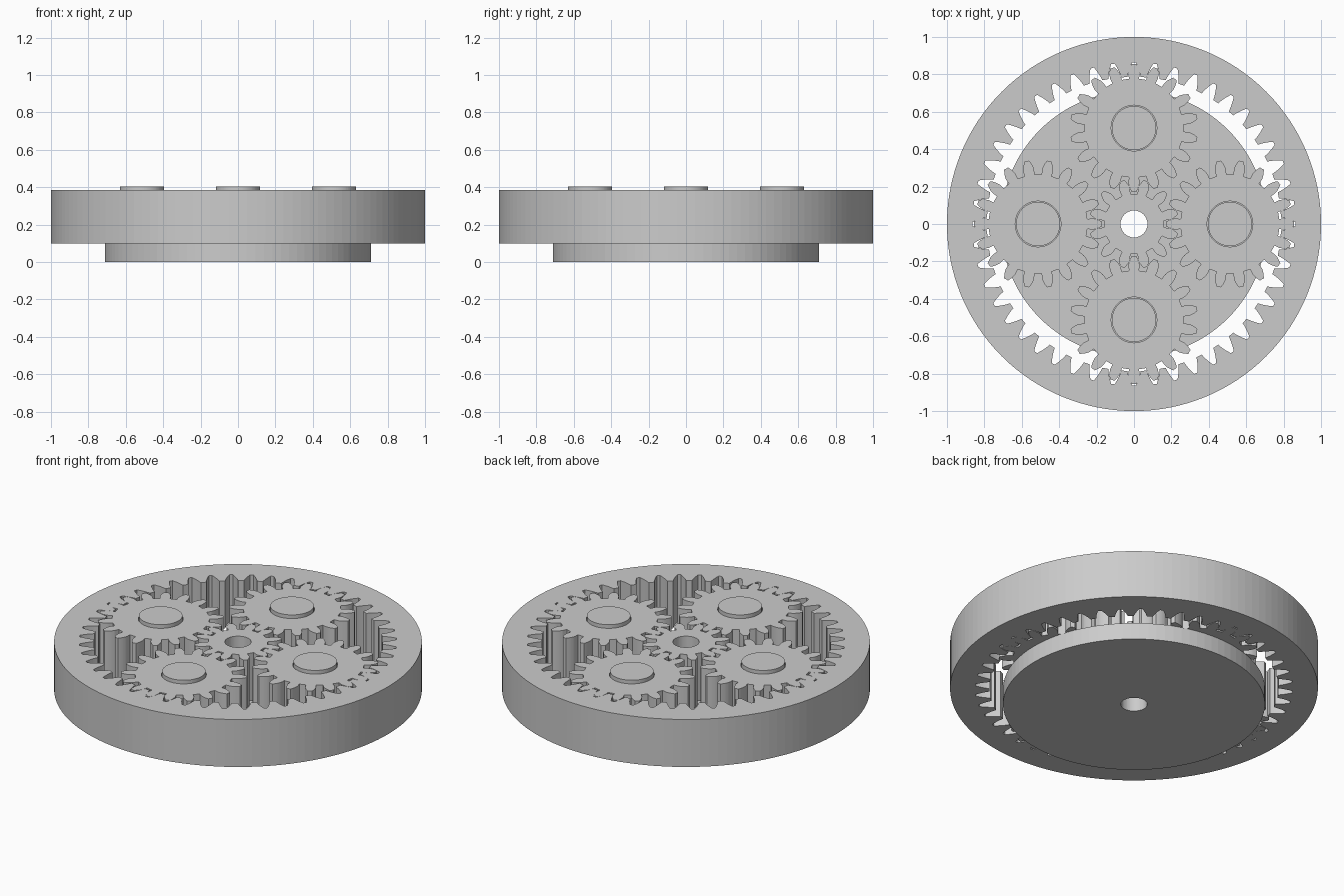
import bpy
from math import pi, cos, sin, tan, acos, radians

cube = bpy.data.objects.get("Cube")
if cube:
    bpy.data.objects.remove(cube)

MODULE = 0.0342
PRESSURE = radians(20)
SUN, PLANET = 12, 18
RING = SUN + 2 * PLANET
ORBIT = MODULE * (SUN + PLANET) / 2
CARRIER_TOP, GEAR_TOP, PIN_TOP = 0.10, 0.385, 0.405
BORE, PIN = 0.072, 0.118

grey = bpy.data.materials.new("plain_grey")
grey.use_nodes = True
grey.diffuse_color = (0.6, 0.6, 0.6, 1)
grey.node_tree.nodes["Principled BSDF"].inputs["Base Color"].default_value = (0.6, 0.6, 0.6, 1)


def circle(radius, sides=96):
    return [(radius * cos(2 * pi * i / sides), radius * sin(2 * pi * i / sides))
            for i in range(sides)]


def gear(teeth, addendum, dedendum, phase=0.0, steps=7):
    """Involute gear outline with a tooth centred on the phase angle."""
    pitch_r = MODULE * teeth / 2
    base_r = pitch_r * cos(PRESSURE)
    root_r = pitch_r - dedendum * MODULE
    tip_r = pitch_r + addendum * MODULE
    start_r = max(base_r, root_r)

    def half_angle(r):
        a = acos(min(1, base_r / r))
        return pi / (2 * teeth) + tan(PRESSURE) - PRESSURE - (tan(a) - a)

    flank = [(start_r + (tip_r - start_r) * i / steps) for i in range(steps + 1)]
    side = [(r, half_angle(r)) for r in flank]
    if root_r < base_r:
        side.insert(0, (root_r, half_angle(start_r)))
    tooth = [(r, -a) for r, a in side] + [(r, a) for r, a in reversed(side)]
    return [(r * cos(phase + a + 2 * pi * k / teeth), r * sin(phase + a + 2 * pi * k / teeth))
            for k in range(teeth) for r, a in tooth]


def plate(name, loops, bottom, top, centre=(0, 0)):
    """Solid flat part: the first loop is the rim, later loops are holes."""
    curve = bpy.data.curves.new(name, "CURVE")
    curve.dimensions = "2D"
    curve.fill_mode = "BOTH"
    curve.extrude = (top - bottom) / 2
    for loop in loops:
        spline = curve.splines.new("POLY")
        spline.points.add(len(loop) - 1)
        for point, (x, y) in zip(spline.points, loop):
            point.co = (x, y, 0, 1)
        spline.use_cyclic_u = True
        spline.use_smooth = False
    helper = bpy.data.objects.new(name + "_outline", curve)
    mesh = bpy.data.meshes.new_from_object(helper)
    bpy.data.objects.remove(helper)
    bpy.data.curves.remove(curve)
    mesh.name = name
    mesh.materials.clear()
    mesh.materials.append(grey)
    mesh.shade_flat()
    part = bpy.data.objects.new(name, mesh)
    part.location = (*centre, (top + bottom) / 2)
    bpy.context.collection.objects.link(part)
    return part


# Carrier disc with central bore
plate("carrier_disc", [circle(0.712), circle(BORE, 48)], 0, CARRIER_TOP)

# Outer ring: its tooth gaps are a gear outline with deeper tips
plate("ring_gear", [circle(1.0, 128), gear(RING, 1.25, 1.0)], CARRIER_TOP, GEAR_TOP)

# Central gear, turned half a tooth to mesh with the planets
plate("sun_gear", [gear(SUN, 1.0, 1.25, pi / SUN), circle(BORE, 48)], CARRIER_TOP, GEAR_TOP)

# Four planets on carrier pins
for i, side in enumerate(("left", "back", "right", "front")):
    angle = i * pi / 2
    centre = (ORBIT * cos(angle), ORBIT * sin(angle))
    plate(side + "_planet_gear", [gear(PLANET, 1.0, 1.25, angle), circle(PIN + 0.004, 64)],
          CARRIER_TOP, GEAR_TOP, centre)
    plate(side + "_planet_pin", [circle(PIN, 64)], CARRIER_TOP, PIN_TOP, centre)
